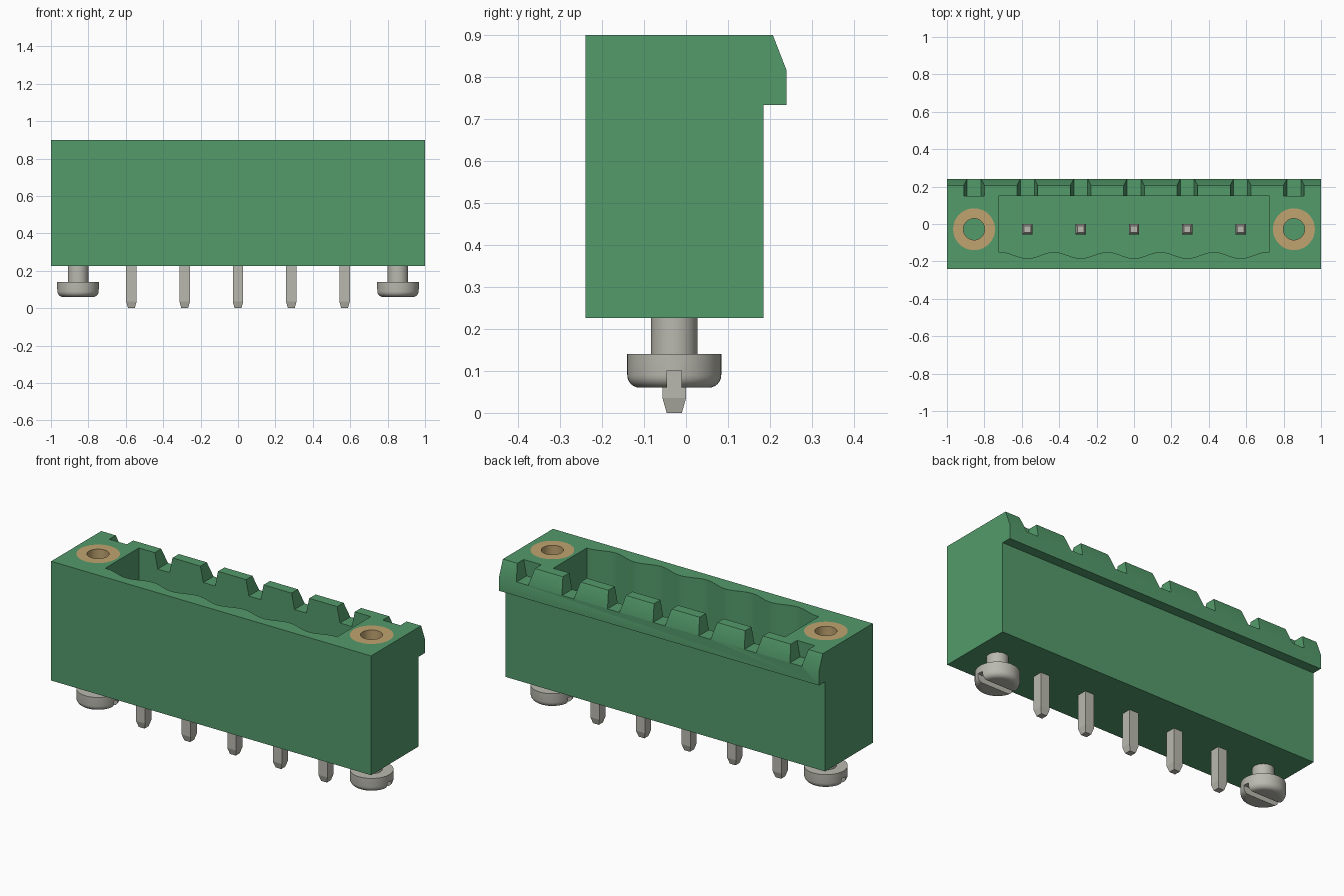
import bpy, bmesh, math
from mathutils import Matrix

if "Cube" in bpy.data.objects:
    bpy.data.objects.remove(bpy.data.objects["Cube"])

PITCH = 0.285          # pin spacing
AXIS_Y = -0.028        # line of pins and screws
TOP, BASE = 0.9, 0.226
SCREW_X = 3 * PITCH
PIN_XS = [i * PITCH for i in range(-2, 3)]


def material(name, rgb):
    m = bpy.data.materials.new(name)
    m.use_nodes = True
    m.diffuse_color = (*rgb, 1)
    m.node_tree.nodes["Principled BSDF"].inputs["Base Color"].default_value = (*rgb, 1)
    return m


GREEN = material("green plastic", (0.087, 0.328, 0.147))
METAL = material("tinned metal", (0.49, 0.485, 0.43))
BRASS = material("brass", (0.527, 0.371, 0.162))


def finish(bm, name, mat):
    bmesh.ops.recalc_face_normals(bm, faces=bm.faces)
    mesh = bpy.data.meshes.new(name)
    bm.to_mesh(mesh)
    bm.free()
    mesh.materials.append(mat)
    ob = bpy.data.objects.new(name, mesh)
    bpy.context.collection.objects.link(ob)
    return ob


def prism(name, outline, depth, mat):
    """Extrude a closed outline of 3D points along the depth vector."""
    bm = bmesh.new()
    face = bm.faces.new([bm.verts.new(p) for p in outline])
    new = bmesh.ops.extrude_face_region(bm, geom=[face])["geom"]
    verts = [g for g in new if isinstance(g, bmesh.types.BMVert)]
    bmesh.ops.translate(bm, verts=verts, vec=depth)
    # the source face closes the start of the prism
    if not face.is_valid or len(face.link_faces if hasattr(face, "link_faces") else [0]) == 0:
        bmesh.ops.holes_fill(bm, edges=bm.edges)
    bmesh.ops.holes_fill(bm, edges=[e for e in bm.edges if e.is_boundary])
    return finish(bm, name, mat)


def lathe(name, profile, x, mat, closed=False, steps=48):
    """Turn an (r, z) profile around a vertical axis at x."""
    bm = bmesh.new()
    vs = [bm.verts.new((r, 0, z)) for r, z in profile]
    es = [bm.edges.new(pair) for pair in zip(vs, vs[1:])]
    if closed:
        es.append(bm.edges.new((vs[-1], vs[0])))
    bmesh.ops.spin(bm, geom=vs + es, axis=(0, 0, 1), cent=(0, 0, 0),
                   angle=2 * math.pi, steps=steps)
    bmesh.ops.remove_doubles(bm, verts=bm.verts, dist=1e-5)
    bmesh.ops.translate(bm, verts=bm.verts, vec=(x, AXIS_Y, 0))
    return finish(bm, name, mat)


def cut(target, cutter):
    """Subtract the cutter and throw it away."""
    cutter.hide_render = True
    mod = target.modifiers.new("cut", "BOOLEAN")
    mod.operation, mod.solver, mod.object = "DIFFERENCE", "EXACT", cutter
    bpy.context.view_layer.objects.active = target
    bpy.ops.object.modifier_apply(modifier=mod.name)
    bpy.data.objects.remove(cutter)


def smooth(ob):
    bpy.ops.object.select_all(action="DESELECT")
    ob.select_set(True)
    bpy.context.view_layer.objects.active = ob
    bpy.ops.object.shade_smooth_by_angle(angle=math.radians(30))


# Housing: side profile with an overhanging latch rail at the back
side = [(-0.24, BASE), (0.185, BASE), (0.185, 0.733), (0.24, 0.733),
        (0.24, 0.815), (0.207, TOP), (-0.24, TOP)]
housing = prism("housing", [(-1, y, z) for y, z in side], (2, 0, 0), GREEN)

# Socket cavity with a scalloped front wall
FLOOR, HALF, N = 0.36, 0.725, 90
wave = []
for i in range(N + 1):
    x = -HALF + 2 * HALF * i / N
    y = -0.167 - 0.017 * math.cos(2 * math.pi * x / PITCH)
    wave.append((x, y if abs(x) < 2.5 * PITCH else -0.15, FLOOR))
cavity = prism("cavity_cutter", wave + [(HALF, 0.15, FLOOR), (-HALF, 0.15, FLOOR)],
               (0, 0, 1 - FLOOR), GREEN)
cut(housing, cavity)

# Tapered coding notches along the back rail
NOTCH_Z, WIDE, NARROW = 0.812, 0.055, 0.037
slope = (WIDE - NARROW) / (TOP - NOTCH_Z)
high = TOP + 0.05
for x in PIN_XS + [-SCREW_X, SCREW_X]:
    y0 = 0.15 if abs(x) > HALF else 0.1
    w = WIDE + slope * (high - TOP)
    shape = [(x - NARROW, y0, NOTCH_Z), (x + NARROW, y0, NOTCH_Z),
             (x + w, y0, high), (x - w, y0, high)]
    cut(housing, prism("notch_cutter", shape, (0, 0.2, 0), GREEN))

# Threaded inserts and slotted screws at both ends
INSERT_Z, RING, BORE = 0.5, 0.112, 0.057
for label, x in (("left", SCREW_X), ("right", -SCREW_X)):
    cut(housing, lathe("insert_cutter", [(0, INSERT_Z), (RING, INSERT_Z), (RING, 1), (0, 1)],
                       x, GREEN))
    smooth(lathe(label + "_threaded_insert",
                 [(BORE, INSERT_Z), (RING, INSERT_Z), (RING, TOP), (BORE, TOP)],
                 x, BRASS, closed=True))
    corner = [(0.082 + 0.03 * math.sin(a), 0.09 - 0.03 * math.cos(a))
              for a in (math.pi / 2 * k / 6 for k in range(7))]
    screw = lathe(label + "_screw", [(0, 0.06)] + corner +
                  [(RING, 0.14), (0.055, 0.14), (0.055, 0.24), (0, 0.24)], x, METAL)
    slot = [(x - 0.2, AXIS_Y + dy, z) for dy, z in
            ((-0.0175, 0), (0.0175, 0), (0.0175, 0.101), (-0.0175, 0.101))]
    cut(screw, prism("slot_cutter", slot, (0.4, 0, 0), METAL))
    smooth(screw)
smooth(housing)

# Square contact pins, tapered at both tips
PIN_TOP, THICK, TIP, TAPER = 0.72, 0.028, 0.018, 0.035
for i, x in enumerate(PIN_XS):
    bm = bmesh.new()
    rings = []
    for z, h in ((0, TIP), (TAPER, THICK), (PIN_TOP - TAPER, THICK), (PIN_TOP, TIP)):
        rings.append([bm.verts.new((x + sx * h, AXIS_Y + sy * h, z))
                      for sx, sy in ((-1, -1), (1, -1), (1, 1), (-1, 1))])
    for a, b in zip(rings, rings[1:]):
        for k in range(4):
            n = (k + 1) % 4
            bm.faces.new((a[k], a[n], b[n], b[k]))
    bm.faces.new(rings[0])
    bm.faces.new(rings[-1])
    finish(bm, f"contact_pin_{i + 1}", METAL)
